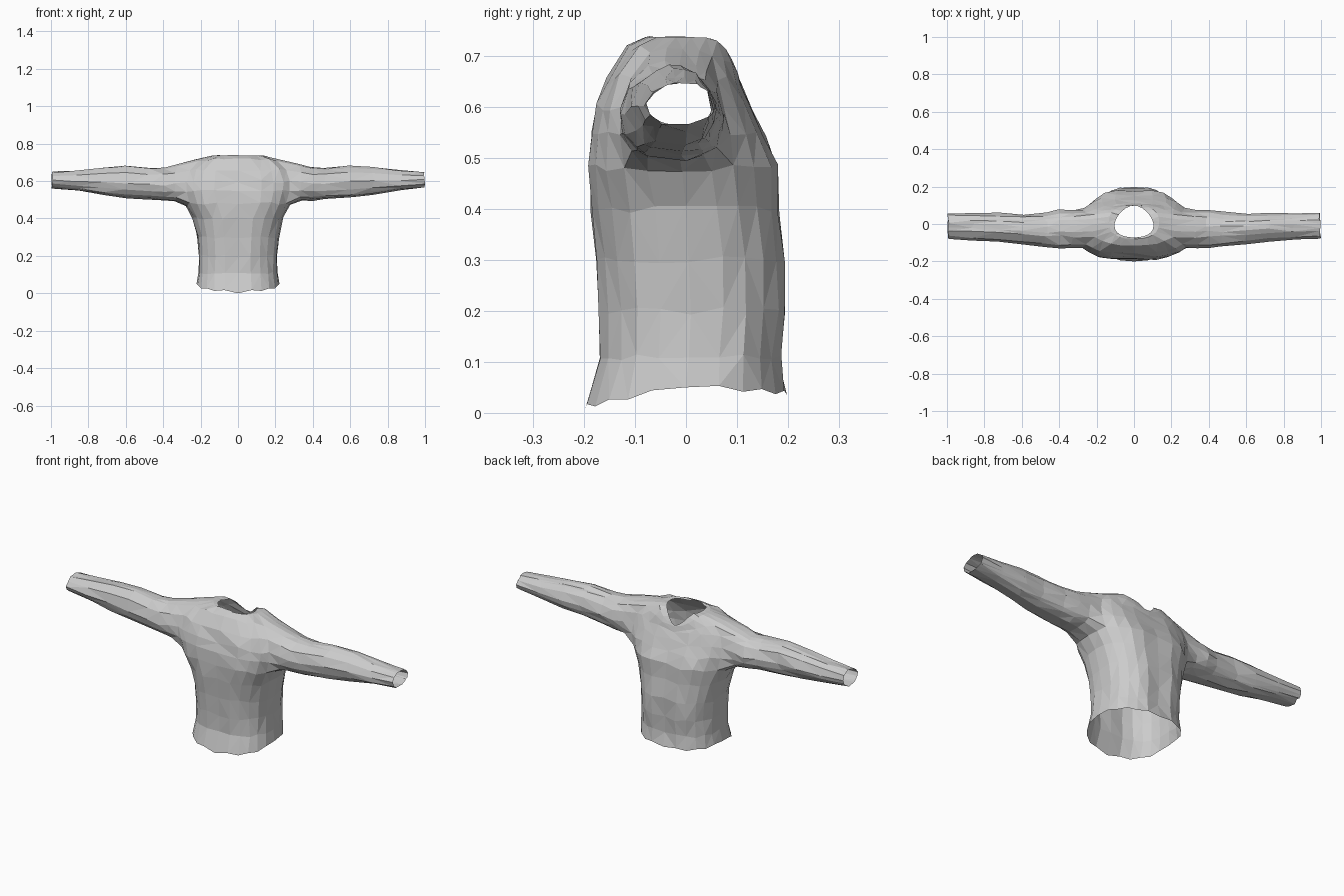
import bpy, bmesh, math, random

if "Cube" in bpy.data.objects:
    bpy.data.objects.remove(bpy.data.objects["Cube"])

random.seed(4)
N = 24            # columns round the torso
R0, R1 = 5, 9     # ring range of the armhole
HALF = 2          # armhole half width in columns

# torso rings: z, half width, y back, y chest side, drop at the throat
TORSO = [
    (0.05, 0.222, -0.200, 0.198, 0), (0.11, 0.214, -0.174, 0.190, 0),
    (0.20, 0.210, -0.175, 0.195, 0), (0.30, 0.220, -0.182, 0.197, 0),
    (0.40, 0.245, -0.190, 0.187, 0), (0.48, 0.275, -0.194, 0.182, 0),
    (0.545, 0.300, -0.190, 0.160, 0), (0.60, 0.300, -0.178, 0.134, 0),
    (0.66, 0.280, -0.155, 0.112, 0.02), (0.715, 0.220, -0.118, 0.102, 0.055),
    (0.737, 0.135, -0.080, 0.100, 0.07),
]
# sleeve rings: x, y centre, z centre, y radius, z radius
SLEEVE = [
    (0.34, -0.030, 0.590, 0.110, 0.100), (0.395, -0.026, 0.583, 0.103, 0.090),
    (0.47, -0.030, 0.585, 0.093, 0.085), (0.60, -0.027, 0.594, 0.079, 0.087),
    (0.72, -0.018, 0.598, 0.075, 0.075), (0.86, -0.013, 0.602, 0.073, 0.055),
    (1.00, -0.010, 0.606, 0.068, 0.043),
]


def jit(a=0.004):
    return random.uniform(-a, a)


def power(v, e):
    return math.copysign(abs(v) ** e, v)


bm = bmesh.new()

# torso rings, with a wavy hem and light chest, belly and spine relief
grid = []
for i, (z, hw, yb, yf, drop) in enumerate(TORSO):
    ring = []
    for k in range(N):
        a = 2 * math.pi * k / N
        back = math.sin(a) < -1e-6
        e = 0.64 if back and 4 < i < 9 else 0.82      # squarer upper back
        c, s = power(math.cos(a), e), power(math.sin(a), e)
        x, y = hw * c, (yb + yf) / 2 + (yf - yb) / 2 * s
        zz = z - drop * max(0, s) ** 4
        if i == 0:
            zz = z - 0.042 * max(0, -s) - 0.015 * max(0, s) + (k % 2) * 0.008
            if k == 18:
                zz = 0.0
        elif i < len(TORSO) - 1:
            if k in (6, 18) and i < 8:
                y -= 0.008 * (1 if k == 6 else -1)
            if k in (4, 5, 7, 8) and i in (2, 5):
                y += 0.005
            x, y, zz = x + jit(), y + jit(0.003), zz + jit(0.008)
        ring.append(bm.verts.new((x, y, zz)))
    grid.append(ring)

# neck rim, dipping at the throat
rim = []
for k in range(N):
    a = 2 * math.pi * k / N
    c, s = math.cos(a), math.sin(a)
    y = 0.098 * s if s > 0 else 0.072 * power(s, 0.7)
    w = 0.105 * (1 - 0.2 * max(0, s))
    z = 0.735 - 0.07 * max(0, s) ** 4
    rim.append(bm.verts.new((w * c, y, z + jit(0.004))))
grid.append(rim)

# torso faces, leaving both armholes open
for i in range(len(grid) - 1):
    for k in range(N):
        near = min((k - c) % N for c in (-HALF, N // 2 - HALF))
        if R0 <= i < R1 and near < 2 * HALF:
            continue
        k2 = (k + 1) % N
        bm.faces.new((grid[i][k], grid[i][k2], grid[i + 1][k2], grid[i + 1][k]))

# sleeves grown out of the armholes
seam = []
for side, c in ((1, 0), (-1, N // 2)):
    lo, hi = c - HALF, c + HALF
    path = [(R0, k) for k in range(lo, hi)] + [(r, hi) for r in range(R0, R1)]
    path += [(R1, k) for k in range(hi, lo, -1)] + [(r, lo) for r in range(R1, R0, -1)]
    prev = [grid[r][k % N] for r, k in path]
    seam += prev
    ang = [math.atan2((v.co.z - 0.598) / 0.115, (v.co.y + 0.028) / 0.105) for v in prev]
    for n, (x, yc, zc, ry, rz) in enumerate(SLEEVE):
        ring = []
        for a in ang:
            px = x + jit(0.012) if x < 1 else x - random.uniform(0, 0.01)
            ring.append(bm.verts.new((side * px,
                                      yc + ry * math.cos(a) + jit(),
                                      zc + rz * math.sin(a) + jit())))
        for j in range(len(prev)):
            j2 = (j + 1) % len(prev)
            bm.faces.new((prev[j], prev[j2], ring[j2], ring[j]))
        if n == 0:
            seam += ring
        prev = ring

# ease the shoulder seams, then facet into triangles
for _ in range(2):
    bmesh.ops.smooth_vert(bm, verts=seam, factor=0.4,
                          use_axis_x=True, use_axis_y=True, use_axis_z=True)
bmesh.ops.triangulate(bm, faces=bm.faces[:])
bmesh.ops.recalc_face_normals(bm, faces=bm.faces[:])
mesh = bpy.data.meshes.new("long_sleeve_top")
bm.to_mesh(mesh)
bm.free()
bpy.context.collection.objects.link(bpy.data.objects.new("long_sleeve_top", mesh))
